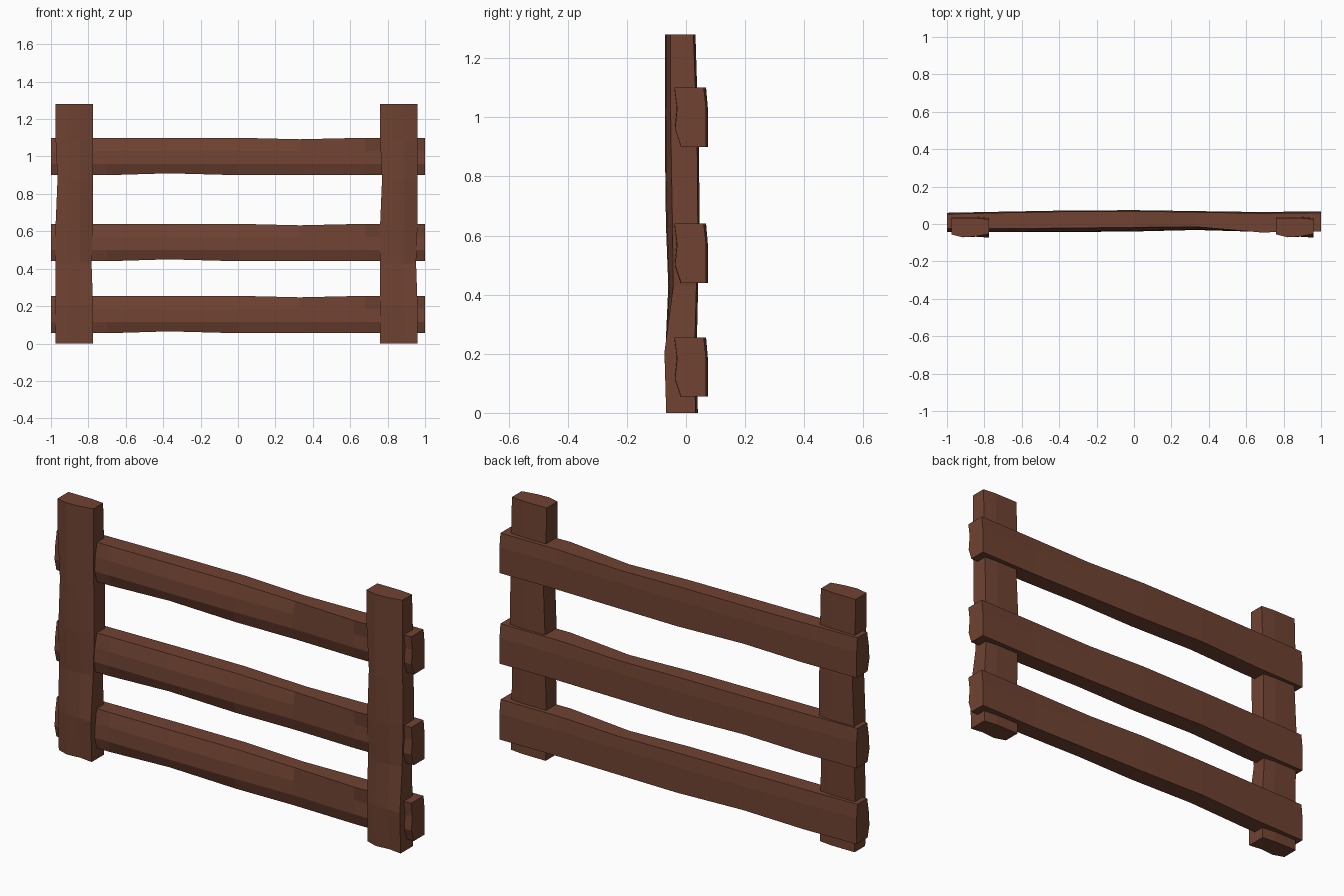
import bpy, bmesh, math

if "Cube" in bpy.data.objects:
    bpy.data.objects.remove(bpy.data.objects["Cube"])

# Rough-hewn timber sections along its length:
# x, top z, bottom z, front y (top, upper mid, lower mid, bottom), back y (top, lower)
STATIONS = [
    (-1.00, 0.10, -0.100, -0.025, -0.038, -0.043, -0.028, 0.053, 0.060),
    (-0.70, 0.10, -0.100, -0.025, -0.038, -0.043, -0.025, 0.060, 0.066),
    (-0.37, 0.10, -0.090, -0.022, -0.040, -0.043, -0.022, 0.066, 0.072),
    (0.00, 0.10, -0.100, -0.018, -0.036, -0.040, -0.020, 0.068, 0.074),
    (0.33, 0.092, -0.100, -0.015, -0.028, -0.032, -0.015, 0.063, 0.069),
    (0.68, 0.10, -0.100, -0.045, -0.040, -0.042, -0.022, 0.057, 0.064),
    (1.00, 0.10, -0.100, -0.039, -0.030, -0.037, -0.017, 0.060, 0.068),
]

wood = bpy.data.materials.new("brown_wood")
wood.diffuse_color = (0.16, 0.055, 0.032, 1)
wood.use_nodes = True
wood.node_tree.nodes["Principled BSDF"].inputs["Base Color"].default_value = wood.diffuse_color


def timber_mesh():
    """Loft the seven-sided sections into one closed timber."""
    bm = bmesh.new()
    rings = []
    for x, zt, zb, f1, f2, f3, f4, b1, b2 in STATIONS:
        section = [(f1, zt), (f2, 0.03), (f3, -0.04), (f4, zb),
                   (b2, zb), (b2, 0.03), (b1, zt)]
        rings.append([bm.verts.new((x, y, z)) for y, z in section])
    for a, b in zip(rings, rings[1:]):
        for i in range(7):
            j = (i + 1) % 7
            bm.faces.new((a[i], a[j], b[j], b[i]))
    bm.faces.new(rings[0])
    bm.faces.new(rings[-1])
    bmesh.ops.recalc_face_normals(bm, faces=bm.faces)
    mesh = bpy.data.meshes.new("timber")
    bm.to_mesh(mesh)
    bm.free()
    mesh.materials.append(wood)
    return mesh


timber = timber_mesh()


def place(name, location, length=1.0, upright=False):
    ob = bpy.data.objects.new(name, timber)
    bpy.context.collection.objects.link(ob)
    ob.location = location
    ob.scale.x = length
    if upright:
        ob.rotation_euler.y = math.radians(90)
    return ob


# Three horizontal rails
for name, z in (("bottom_rail", 0.155), ("middle_rail", 0.54), ("top_rail", 1.0)):
    place(name, (0, 0, z))

# Two posts: the same timber, shortened and stood on end in front of the rails
for name, x in (("left_post", -0.875), ("right_post", 0.86)):
    place(name, (x, -0.028, 0.64), 0.64, True)
